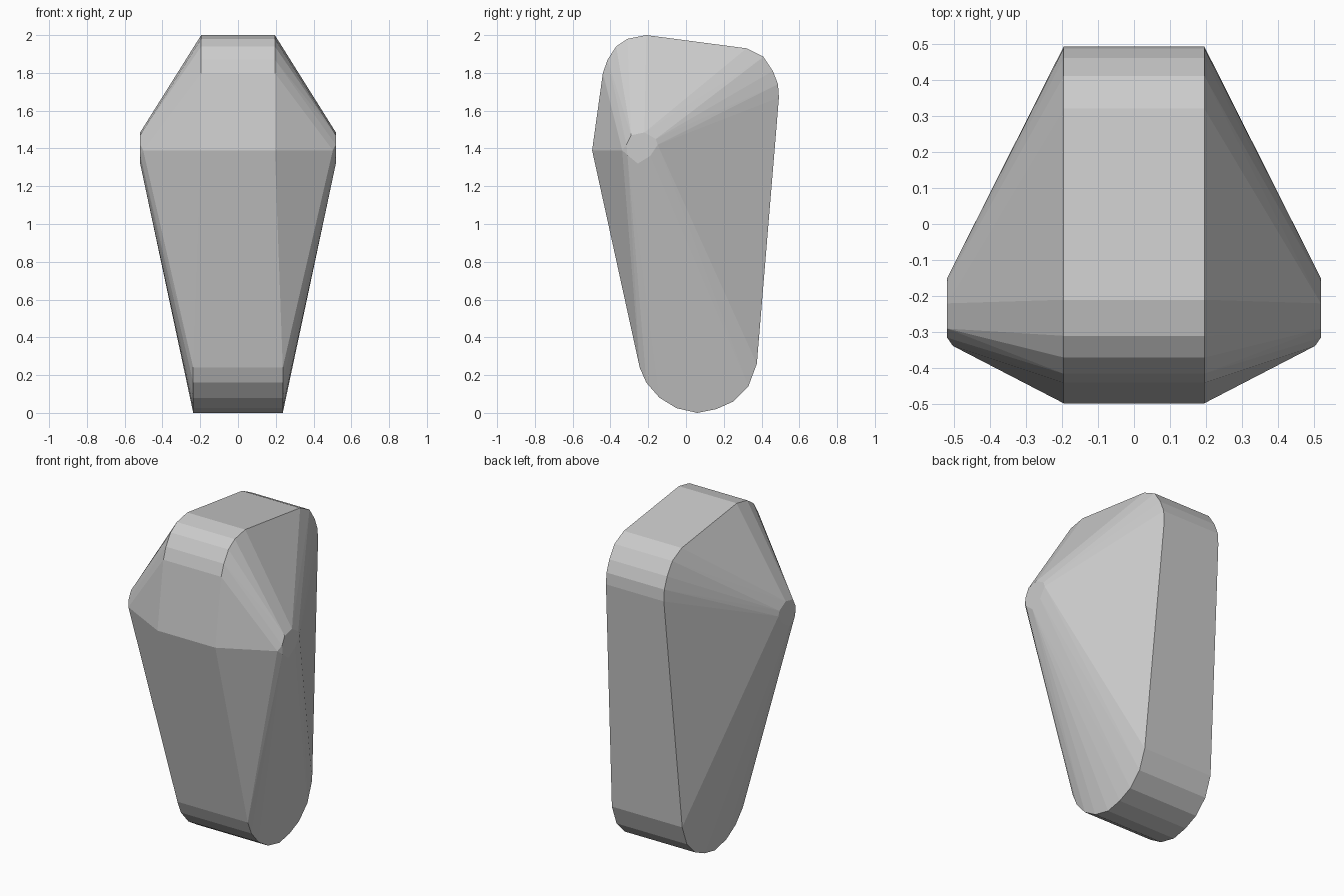
import bpy, bmesh

if "Cube" in bpy.data.objects:
    bpy.data.objects.remove(bpy.data.objects["Cube"])

# Single flat colour
grey = bpy.data.materials.new("stone_grey")
grey.diffuse_color = (0.6, 0.6, 0.6, 1)
grey.use_nodes = True
grey.node_tree.nodes["Principled BSDF"].inputs["Base Color"].default_value = grey.diffuse_color

# Rounded upper rim of the centre band, as (y, z)
upper = [(-0.497, 1.39), (-0.44, 1.80), (-0.415, 1.87), (-0.37, 1.94), (-0.31, 1.98),
         (-0.21, 2.0), (0.32, 1.93), (0.41, 1.885), (0.46, 1.81), (0.487, 1.74), (0.492, 1.67)]

# Rounded foot of the centre band
lower = [(0.375, 0.26), (0.33, 0.14), (0.25, 0.06), (0.16, 0.02), (0.06, 0.0),
         (-0.05, 0.025), (-0.14, 0.08), (-0.21, 0.16), (-0.245, 0.24)]

# Small facet at the widest point of each side
knuckle = [(-0.315, 1.42), (-0.29, 1.47), (-0.22, 1.485), (-0.16, 1.45),
           (-0.15, 1.42), (-0.19, 1.36), (-0.255, 1.32), (-0.31, 1.365)]

# Faceted body: the mirrored outlines wrapped in one convex skin
bm = bmesh.new()
for side in (-1, 1):
    for x, outline in ((0.195, upper), (0.237, lower), (0.518, knuckle)):
        for y, z in outline:
            bm.verts.new((side * x, y, z))
    bm.verts.new((side * 0.502, -0.338, 1.39))  # chamfer in front of the facet
hull = bmesh.ops.convex_hull(bm, input=bm.verts[:])
loose = [v for v in bm.verts if not v.link_faces]
bmesh.ops.delete(bm, geom=loose, context='VERTS')
bmesh.ops.dissolve_limit(bm, angle_limit=0.01, verts=bm.verts[:], edges=bm.edges[:])
bmesh.ops.recalc_face_normals(bm, faces=bm.faces[:])

mesh = bpy.data.meshes.new("faceted_body")
bm.to_mesh(mesh)
bm.free()
mesh.materials.append(grey)
body = bpy.data.objects.new("faceted_body", mesh)
bpy.context.collection.objects.link(body)
